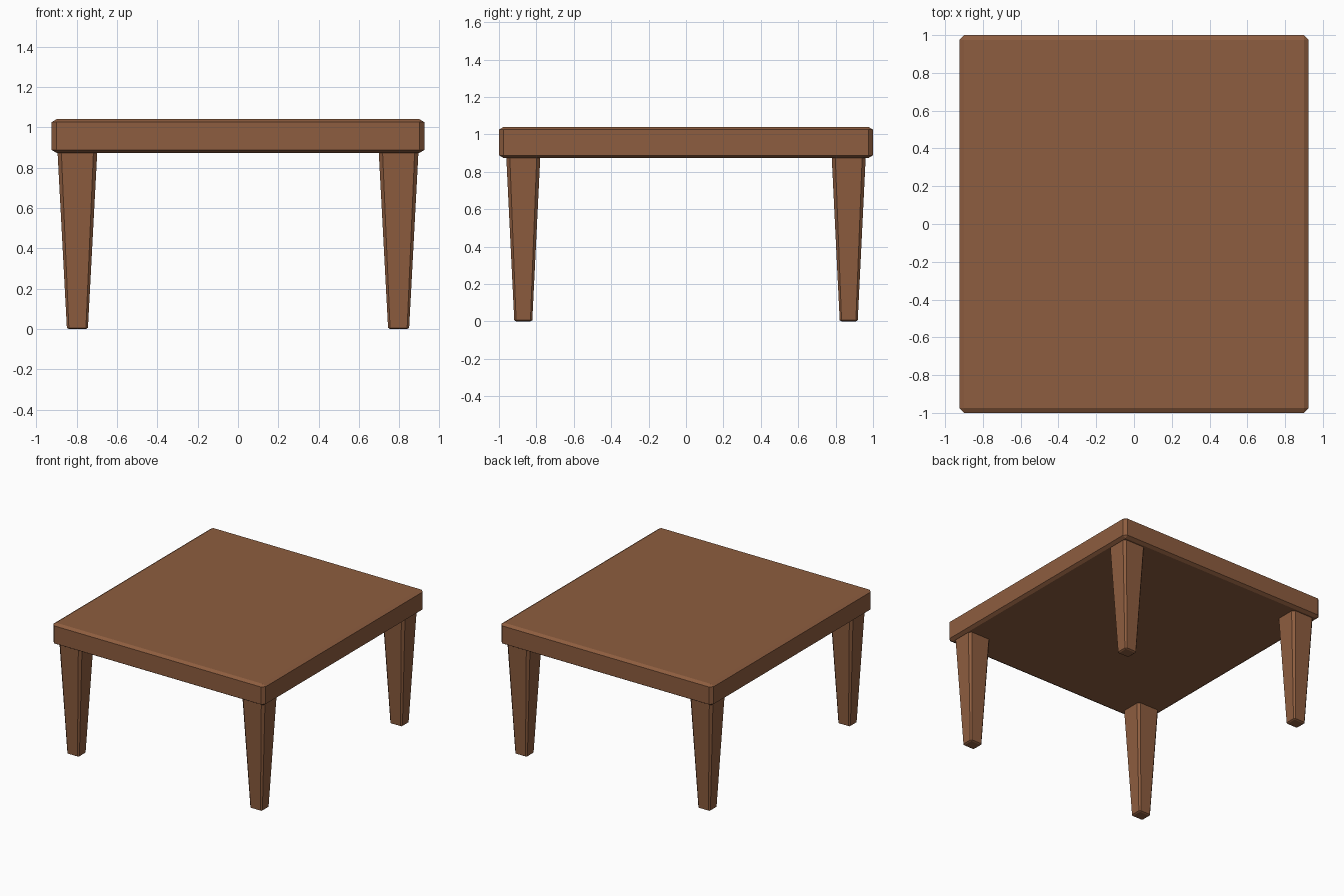
import bpy, bmesh

if "Cube" in bpy.data.objects:
    bpy.data.objects.remove(bpy.data.objects["Cube"])

wood = bpy.data.materials.new("brown_wood")
wood.diffuse_color = (0.27, 0.11, 0.05, 1)
wood.use_nodes = True
wood.node_tree.nodes["Principled BSDF"].inputs["Base Color"].default_value = wood.diffuse_color


def chamfered_block(name, hx, hy, z0, z1, c, cz, loc=(0, 0), flare=1.0):
    """Chamfered box; c / cz are horizontal / vertical chamfers, flare widens the top."""
    bm = bmesh.new()
    bmesh.ops.create_cube(bm, size=2)
    k = c / cz
    half = (z1 - z0) / 2
    for v in bm.verts:
        v.co.x *= hx
        v.co.y *= hy
        v.co.z *= half * k
    bmesh.ops.bevel(bm, geom=bm.edges[:], offset=c, segments=1,
                    affect='EDGES', clamp_overlap=True)
    for v in bm.verts:
        v.co.z = v.co.z / k + half
        s = 1 + (flare - 1) * v.co.z / (2 * half)
        v.co.x *= s
        v.co.y *= s
    me = bpy.data.meshes.new(name)
    bm.to_mesh(me)
    bm.free()
    me.materials.append(wood)
    ob = bpy.data.objects.new(name, me)
    ob.location = (loc[0], loc[1], z0)
    bpy.context.collection.objects.link(ob)
    return ob


# Table top slab
chamfered_block("table_top", 0.924, 1.0, 0.873, 1.04, 0.025, 0.015)

# Four tapered legs, narrow at the foot
for sy, fb in ((-1, "front"), (1, "back")):
    for sx, lr in ((-1, "left"), (1, "right")):
        chamfered_block(f"{fb}_{lr}_leg", 0.052, 0.048, 0, 0.885, 0.01, 0.006,
                        (sx * 0.796, sy * 0.87), 1.9)
